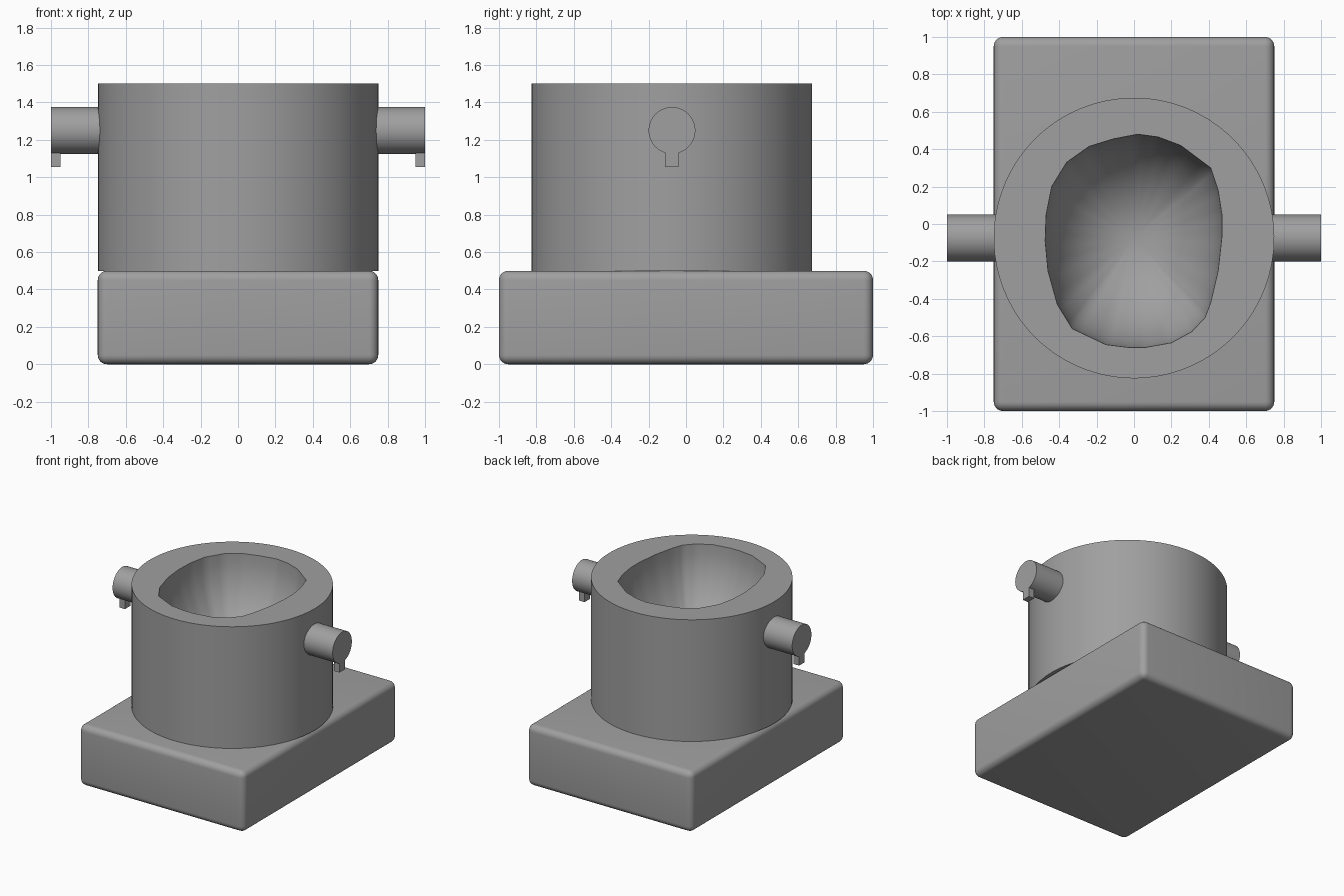
import bpy, bmesh, math

if "Cube" in bpy.data.objects:
    bpy.data.objects.remove(bpy.data.objects["Cube"])

CY = -0.075            # shared y centre of the drum and pins
grey = bpy.data.materials.new("plain grey")
grey.diffuse_color = (0.35, 0.35, 0.35, 1)
grey.use_nodes = True
grey.node_tree.nodes["Principled BSDF"].inputs["Base Color"].default_value = grey.diffuse_color


def finish(name, bm):
    """Turn a bmesh into a grey object, smooth below 35 degrees."""
    bmesh.ops.recalc_face_normals(bm, faces=bm.faces)
    mesh = bpy.data.meshes.new(name)
    bm.to_mesh(mesh)
    bm.free()
    mesh.materials.append(grey)
    obj = bpy.data.objects.new(name, mesh)
    bpy.context.collection.objects.link(obj)
    bpy.ops.object.select_all(action='DESELECT')
    obj.select_set(True)
    bpy.context.view_layer.objects.active = obj
    bpy.ops.object.shade_smooth_by_angle(angle=math.radians(35))
    return obj


def box(name, lo, hi, radius=0.0):
    bm = bmesh.new()
    bmesh.ops.create_cube(bm, size=1)
    for v in bm.verts:
        v.co = [(a + b) / 2 + c * (b - a) for a, b, c in zip(lo, hi, v.co)]
    if radius:
        bmesh.ops.bevel(bm, geom=bm.edges[:], offset=radius, segments=6,
                        profile=0.5, affect='EDGES')
    return finish(name, bm)


# Base block with rounded edges
box("base", (-0.75, -1, 0), (0.75, 1, 0.5), 0.05)

# Drum with a hand-scooped bowl: irregular rim outline seen from above
RIM = [(0.02, 0.48), (0.13, 0.465), (0.25, 0.42), (0.41, 0.30), (0.45, 0.18),
       (0.47, 0.05), (0.47, -0.07), (0.45, -0.25), (0.41, -0.42), (0.38, -0.50),
       (0.31, -0.575), (0.20, -0.635), (0.06, -0.66), (-0.03, -0.66),
       (-0.15, -0.645), (-0.33, -0.56), (-0.41, -0.43), (-0.46, -0.25),
       (-0.475, -0.09), (-0.47, 0.05), (-0.44, 0.20), (-0.36, 0.33),
       (-0.24, 0.415), (-0.11, 0.455)]
SUB, DEPTH, RINGS = 4, 0.6, 12
rim = []
for (x0, y0), (x1, y1) in zip(RIM, RIM[1:] + RIM[:1]):
    for k in range(SUB):
        t = k / SUB
        rim.append((x0 + (x1 - x0) * t, y0 + (y1 - y0) * t))
angles = [math.atan2(y - CY, x) for x, y in rim]
circle = [(0.75 * math.cos(a), CY + 0.75 * math.sin(a)) for a in angles]

bm = bmesh.new()
loops = [[bm.verts.new((x, y, z)) for x, y in circle] for z in (0.5, 1.5)]
for i in range(RINGS):
    t = i / RINGS * math.pi / 2
    s, z = math.cos(t), 1.5 - DEPTH * math.sin(t)
    loops.append([bm.verts.new((x * s, CY + (y - CY) * s, z)) for x, y in rim])
n = len(rim)
for a, b in zip(loops, loops[1:]):
    for i in range(n):
        j = (i + 1) % n
        bm.faces.new((a[i], a[j], b[j], b[i]))
bottom = bm.verts.new((0, CY, 1.5 - DEPTH))
for i in range(n):
    bm.faces.new((loops[-1][i], loops[-1][(i + 1) % n], bottom))
bm.faces.new(loops[0])
finish("drum", bm)

# Side pins, each with a small square lug under its outer end
for side, sx in (("left", -1), ("right", 1)):
    bm = bmesh.new()
    bmesh.ops.create_cone(bm, cap_ends=True, segments=64, radius1=0.125,
                          radius2=0.125, depth=0.3)
    for v in bm.verts:
        x, y, z = v.co
        v.co = (sx * 0.85 + z, CY + x, 1.25 + y)
    finish(side + "_pin", bm)
    xs = sorted((sx * 0.95, sx * 1.0))
    box(side + "_lug", (xs[0], CY - 0.036, 1.055), (xs[1], CY + 0.036, 1.14))
